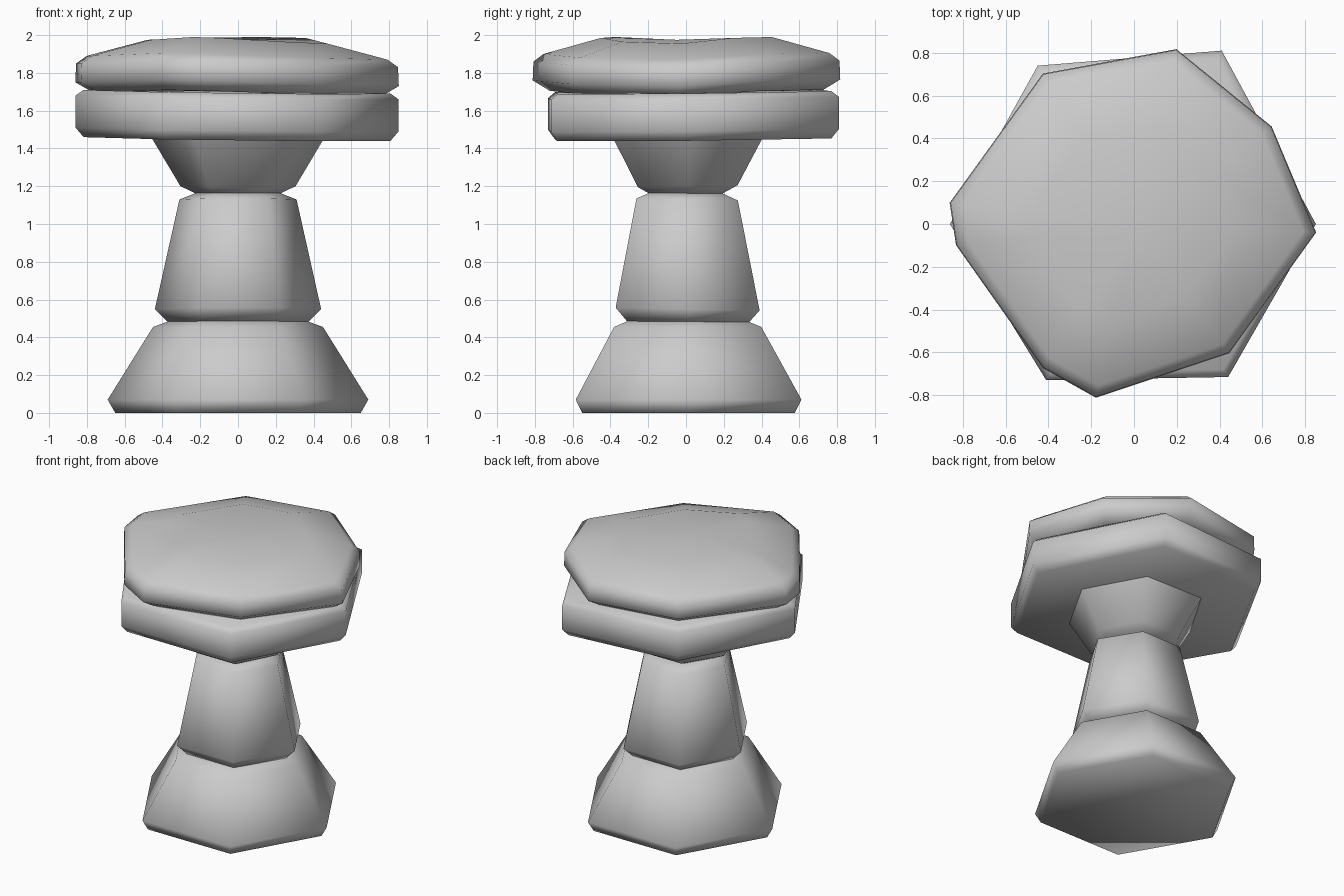
import bpy, bmesh, math
from mathutils import Vector

old = bpy.data.objects.get("Cube")
if old:
    bpy.data.objects.remove(old, do_unlink=True)

# Single stone colour
stone = bpy.data.materials.new("grey stone")
stone.use_nodes = True
GREY = (0.6, 0.6, 0.6, 1)
stone.diffuse_color = GREY
stone.node_tree.nodes["Principled BSDF"].inputs["Base Color"].default_value = GREY


def stack(name, outline, rings, apex=None, tilt=(0, 0), warp=None, smooth=65):
    """Loft scaled copies of an outline; rings are (scale, height)."""
    bm = bmesh.new()
    loops = []
    for i, (s, z) in enumerate(rings):
        loop = []
        for j, (x, y) in enumerate(outline):
            lift = warp[j] if warp else 0
            if 0 < i < len(rings) - 1 or apex or z > 0:
                lift += tilt[0] * x * s + tilt[1] * y * s
            if z == 0:
                lift = 0
            loop.append(bm.verts.new((x * s, y * s, z + lift)))
        loops.append(loop)
    n = len(outline)
    for a, b in zip(loops, loops[1:]):
        for j in range(n):
            k = (j + 1) % n
            bm.faces.new((a[j], a[k], b[k], b[j]))
    bm.faces.new(loops[0][::-1])
    if apex:
        tip = bm.verts.new(Vector(apex))
        for j in range(n):
            bm.faces.new((loops[-1][j], loops[-1][(j + 1) % n], tip))
    else:
        bm.faces.new(loops[-1])
    bmesh.ops.recalc_face_normals(bm, faces=bm.faces[:])
    mesh = bpy.data.meshes.new(name)
    bm.to_mesh(mesh)
    bm.free()
    mesh.materials.append(stone)
    obj = bpy.data.objects.new(name, mesh)
    bpy.context.collection.objects.link(obj)
    bpy.ops.object.select_all(action='DESELECT')
    bpy.context.view_layer.objects.active = obj
    obj.select_set(True)
    bpy.ops.object.shade_smooth_by_angle(angle=math.radians(smooth))
    return obj


def hexagon(shift):
    return [(math.cos(a * math.pi / 3), math.sin(a * math.pi / 3) + shift)
            for a in range(6)]


# Flared foot, tapered shaft and widening neck
stack("foot", hexagon(0.02), [(0.65, 0), (0.69, 0.07), (0.45, 0.455), (0.34, 0.495)])
stack("shaft", hexagon(0.02), [(0.37, 0.48), (0.44, 0.55), (0.31, 1.13), (0.22, 1.165)],
      tilt=(0, -0.02))
stack("neck", hexagon(0.03), [(0.2, 1.15), (0.305, 1.2), (0.46, 1.46)], tilt=(0, 0.02))

# Uneven six-sided slab
slab_outline = [(0.85, 0), (0.41, 0.81), (-0.45, 0.74),
                (-0.86, 0), (-0.41, -0.73), (0.44, -0.715)]
stack("slab", slab_outline, [(0.95, 1.45), (1, 1.5), (1, 1.67), (0.95, 1.7)],
      tilt=(-0.012, 0.01))

# Irregular cushion stone with a slightly dished top
cap_outline = [(0.86, -0.04), (0.65, 0.46), (0.2, 0.825), (-0.43, 0.71),
               (-0.87, 0.1), (-0.84, -0.1), (-0.43, -0.68), (-0.18, -0.82),
               (0.45, -0.61)]
stack("cap", cap_outline,
      [(0.88, 1.695), (0.99, 1.75), (0.985, 1.85), (0.92, 1.89), (0.55, 1.975)],
      apex=(0.02, -0.05, 1.975),
      warp=[-0.02, 0.01, 0.015, 0.01, 0, 0, 0.015, 0.01, -0.01])
